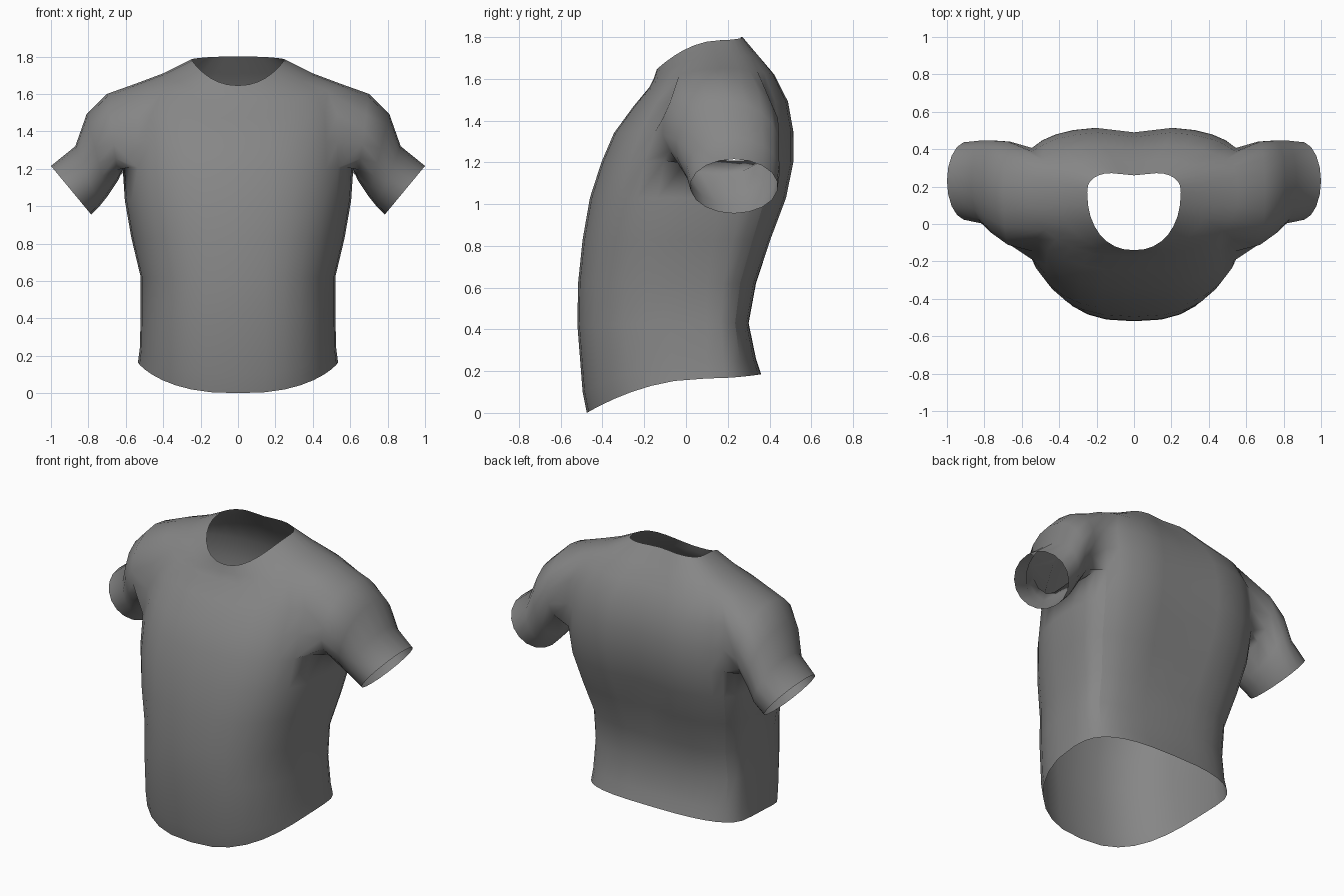
import bpy, bmesh, math
from mathutils import Vector

cube = bpy.data.objects.get("Cube")
if cube:
    bpy.data.objects.remove(cube, do_unlink=True)

grey = bpy.data.materials.new("grey_cloth")
grey.use_nodes = True
colour = (0.24, 0.24, 0.24, 1)
grey.diffuse_color = colour
grey.node_tree.nodes["Principled BSDF"].inputs["Base Color"].default_value = colour

N = 32           # columns round the body
SIDE = N // 4    # column on the left side
# half width, side y, front y, back y, front z, side z, back z, roundness
RINGS = [
    (.535, .10, -.475, .36, .00, .165, .185, 2.5),
    (.525, .10, -.495, .335, .10, .24, .26, 2.6),
    (.52, .10, -.52, .30, .42, .43, .43, 2.6),
    (.52, .10, -.517, .335, .62, .62, .62, 2.6),
    (.57, .13, -.495, .41, .83, .83, .83, 2.6),
    (.605, .16, -.46, .485, 1.03, 1.03, 1.03, 2.6),
    (.617, .17, -.405, .52, 1.2, 1.21, 1.2, 2.6),
    (.62, .18, -.345, .52, 1.34, 1.35, 1.35, 2.5),
    (.62, .18, -.25, .495, 1.47, 1.5, 1.49, 2.4),
    (.56, .18, -.175, .43, 1.56, 1.65, 1.62, 2.3),
    (.40, .17, -.155, .36, 1.60, 1.71, 1.71, 2.2),
    (.25, .17, -.14, .29, 1.645, 1.785, 1.80, 2.2),
]
ARM_ROWS = (6, 9)
ARM_COLS = (SIDE - 3, SIDE + 3)
# top x, top z, bottom x, bottom z, centre y, y radius
SLEEVE = [
    (.70, 1.60, .64, 1.14, .165, .28),
    (.81, 1.49, .70, 1.05, .20, .25),
    (.87, 1.32, .74, 1.00, .225, .225),
    (1.0, 1.215, .785, .955, .23, .21),
]


def power(v, e):
    return math.copysign(abs(v) ** e, v)


def body_point(ring, col):
    w, ys, yf, yb, zf, zs, zb, p = ring
    a = 2 * math.pi * col / N
    front = math.cos(a) > 0
    e = 2 / (p if front else p + .4)
    x = w * power(math.sin(a), e)
    t = abs(math.cos(a)) ** e
    y = ys + t * ((yf if front else yb) - ys)
    z = zs + t * t * ((zf if front else zb) - zs)
    # spine hollow
    if not front and zs > .8:
        y -= .03 * math.exp(-(x / .12) ** 2)
    return Vector((x, y, z))


bm = bmesh.new()
grid = [[bm.verts.new(body_point(r, c)) for c in range(N)] for r in RINGS]


def in_armhole(row, col):
    col = min(col, N - 1 - col)
    return ARM_ROWS[0] <= row < ARM_ROWS[1] and ARM_COLS[0] <= col < ARM_COLS[1]


# Body, with the armholes left open
for r in range(len(RINGS) - 1):
    for c in range(N):
        if not in_armhole(r, c):
            d = (c + 1) % N
            bm.faces.new((grid[r][c], grid[r][d], grid[r + 1][d], grid[r + 1][c]))

# Sleeves, continued from the armhole edge
r0, r1 = ARM_ROWS
c0, c1 = ARM_COLS
path = [(r0, c) for c in range(SIDE, c0, -1)]
path += [(r, c0) for r in range(r0, r1)]
path += [(r1, c) for c in range(c0, c1)]
path += [(r, c1) for r in range(r1, r0, -1)]
path += [(r0, c) for c in range(c1, SIDE, -1)]
M = len(path)
for side in (1, -1):
    last = [grid[r][c if side > 0 else N - c] for r, c in path]
    for tx, tz, bx, bz, cy, ry in SLEEVE:
        ring = []
        for k in range(M):
            a = 2 * math.pi * k / M
            t = (1 - math.cos(a)) / 2
            ring.append(bm.verts.new((side * (bx + t * (tx - bx)),
                                      cy - ry * math.sin(a), bz + t * (tz - bz))))
        for k in range(M):
            n = (k + 1) % M
            bm.faces.new((last[k], last[n], ring[n], ring[k]))
        last = ring

for v in [v for v in bm.verts if not v.link_faces]:
    bm.verts.remove(v)
bmesh.ops.recalc_face_normals(bm, faces=bm.faces)
for f in bm.faces:
    f.smooth = True

# Sharp side seams towards the back
for c in (SIDE + 3, N - SIDE - 3):
    for r in range(1, r0):
        edge = bm.edges.get((grid[r][c], grid[r + 1][c]))
        if edge:
            edge.smooth = False

mesh = bpy.data.meshes.new("shirt")
bm.to_mesh(mesh)
bm.free()
mesh.materials.append(grey)
shirt = bpy.data.objects.new("shirt", mesh)
bpy.context.collection.objects.link(shirt)
